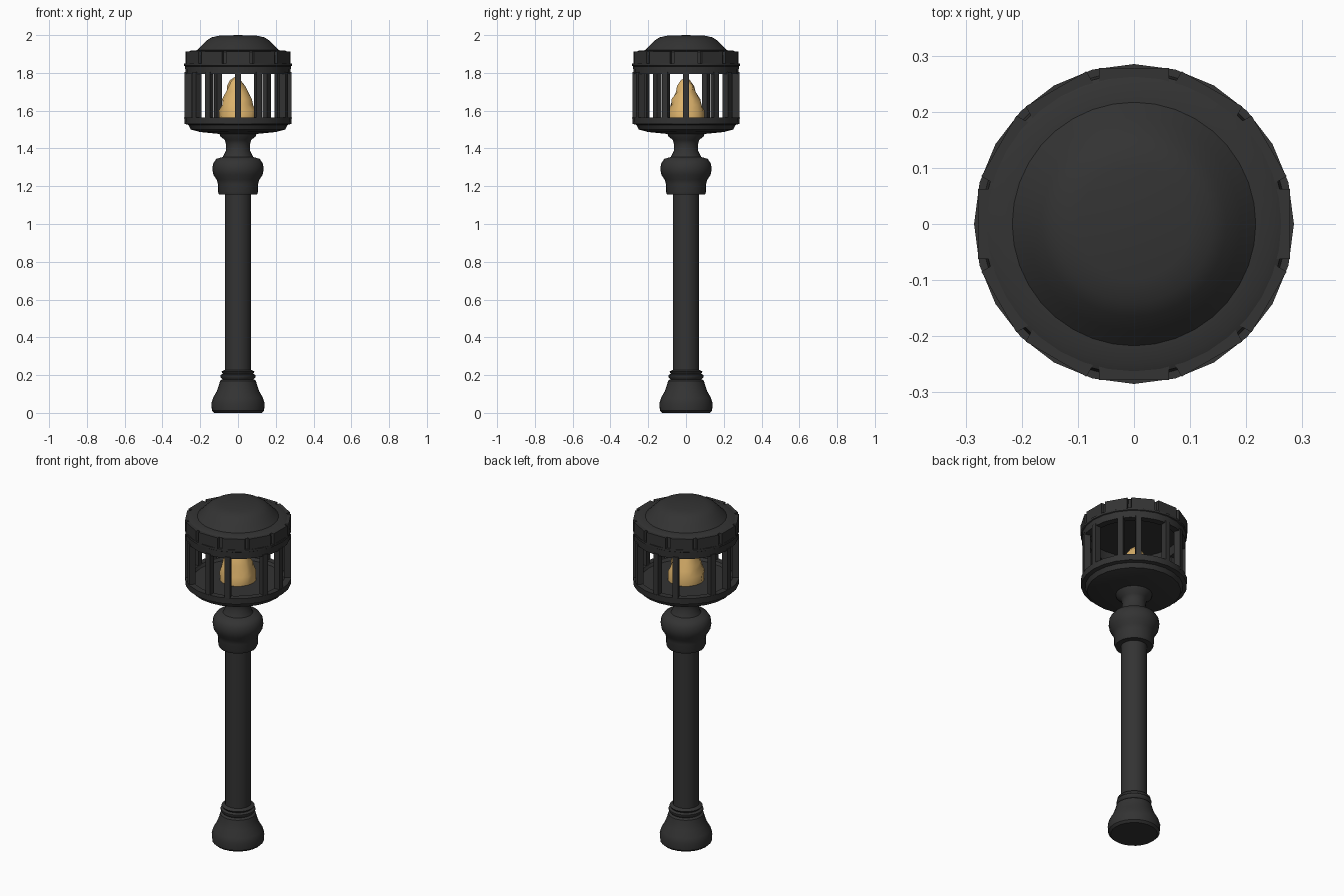
import bpy, bmesh, math, random
from mathutils import Matrix, Vector

cube = bpy.data.objects.get("Cube")
if cube:
    bpy.data.objects.remove(cube, do_unlink=True)

def material(name, rgb):
    m = bpy.data.materials.new(name)
    m.use_nodes = True
    m.diffuse_color = (*rgb, 1)
    m.node_tree.nodes["Principled BSDF"].inputs["Base Color"].default_value = (*rgb, 1)
    return m

iron = material("dark iron", (0.033, 0.033, 0.033))
amber = material("amber glow", (0.72, 0.45, 0.15))

def finish(name, bm, mat, angle=40):
    bmesh.ops.recalc_face_normals(bm, faces=bm.faces)
    me = bpy.data.meshes.new(name)
    bm.to_mesh(me)
    bm.free()
    me.materials.append(mat)
    ob = bpy.data.objects.new(name, me)
    bpy.context.collection.objects.link(ob)
    bpy.context.view_layer.objects.active = ob
    bpy.ops.object.select_all(action='DESELECT')
    ob.select_set(True)
    bpy.ops.object.shade_smooth_by_angle(angle=math.radians(angle))
    return ob

def lathe(name, profile, sides=24, mat=iron, closed=False):
    """Spin (radius, height) points around the vertical axis."""
    bm = bmesh.new()
    pts = [bm.verts.new((r, 0, z)) for r, z in profile]
    pairs = list(zip(pts, pts[1:])) + ([(pts[-1], pts[0])] if closed else [])
    edges = [bm.edges.new(p) for p in pairs]
    bmesh.ops.spin(bm, geom=pts + edges, axis=(0, 0, 1), cent=(0, 0, 0),
                   angle=math.tau, steps=sides, use_duplicate=False)
    bmesh.ops.remove_doubles(bm, verts=bm.verts, dist=0.0005)
    return finish(name, bm, mat)

def blocks(name, angles, radius, z, size):
    """Boxes standing around the axis, each turned to face outward."""
    bm = bmesh.new()
    for a in angles:
        m = (Matrix.Rotation(math.radians(a), 4, 'Z') @ Matrix.Translation((radius, 0, z))
             @ Matrix.Diagonal((*size, 1)))
        bmesh.ops.create_cube(bm, size=1, matrix=m)
    return finish(name, bm, iron, 30)

# Foot, shaft and capital
lathe("foot", [(0, 0), (.125, 0), (.138, .012), (.141, .05), (.132, .08), (.112, .115),
               (.1, .15), (.095, .17), (.083, .178), (.093, .19), (.093, .2),
               (.08, .207), (.088, .218), (.07, .228)])
lathe("shaft", [(.07, .2), (.07, 1.18)], 20)
lathe("capital", [(.07, 1.155), (.1, 1.155), (.106, 1.17), (.106, 1.21), (.113, 1.235),
                  (.13, 1.26), (.136, 1.29), (.132, 1.32), (.115, 1.345), (.08, 1.355),
                  (.065, 1.385), (.063, 1.42), (.07, 1.445), (.095, 1.465), (.1, 1.49)])

# Lantern bowl with a recessed floor
lathe("lantern_bowl", [(0, 1.475), (.1, 1.477), (.2, 1.487), (.25, 1.5), (.262, 1.525),
                       (.283, 1.53), (.285, 1.565), (.25, 1.565), (.24, 1.55), (0, 1.55)])

# Cage bars between the bowl and the upper ring
bar_angles = [a + half for half in (0, 180) for a in (0, 23.5, 66.5, 90, 125, 145)]
blocks("cage_bars", [-a for a in bar_angles], .264, 1.68, (.036, .03, .25))
lathe("upper_ring", [(.24, 1.795), (.278, 1.795), (.28, 1.835), (.285, 1.838),
                     (.285, 1.85), (.24, 1.85)], closed=True)

# Roof: collar, raised panels and dome
lathe("roof", [(0, 1.85), (.272, 1.85), (.268, 1.91), (.25, 1.918), (.217, 1.92),
               (.19, 1.948), (.165, 1.972), (.14, 1.988), (.1, 1.997), (0, 2.0)], 36)
blocks("collar_panels", range(0, 360, 30), .263, 1.88, (.03, .125, .065))

# Glowing flame, a lumpy cone
random.seed(4)
flame = lathe("flame", [(0, 1.548), (.098, 1.55), (.096, 1.6), (.082, 1.63), (.078, 1.66),
                        (.055, 1.7), (.045, 1.73), (.025, 1.76), (0, 1.78)], 16, amber)
for v in flame.data.vertices:
    if 1.56 < v.co.z < 1.77:
        v.co += Vector((random.uniform(-.007, .007), random.uniform(-.007, .007), 0))
    v.co.x -= .09 * max(0, v.co.z - 1.62)
